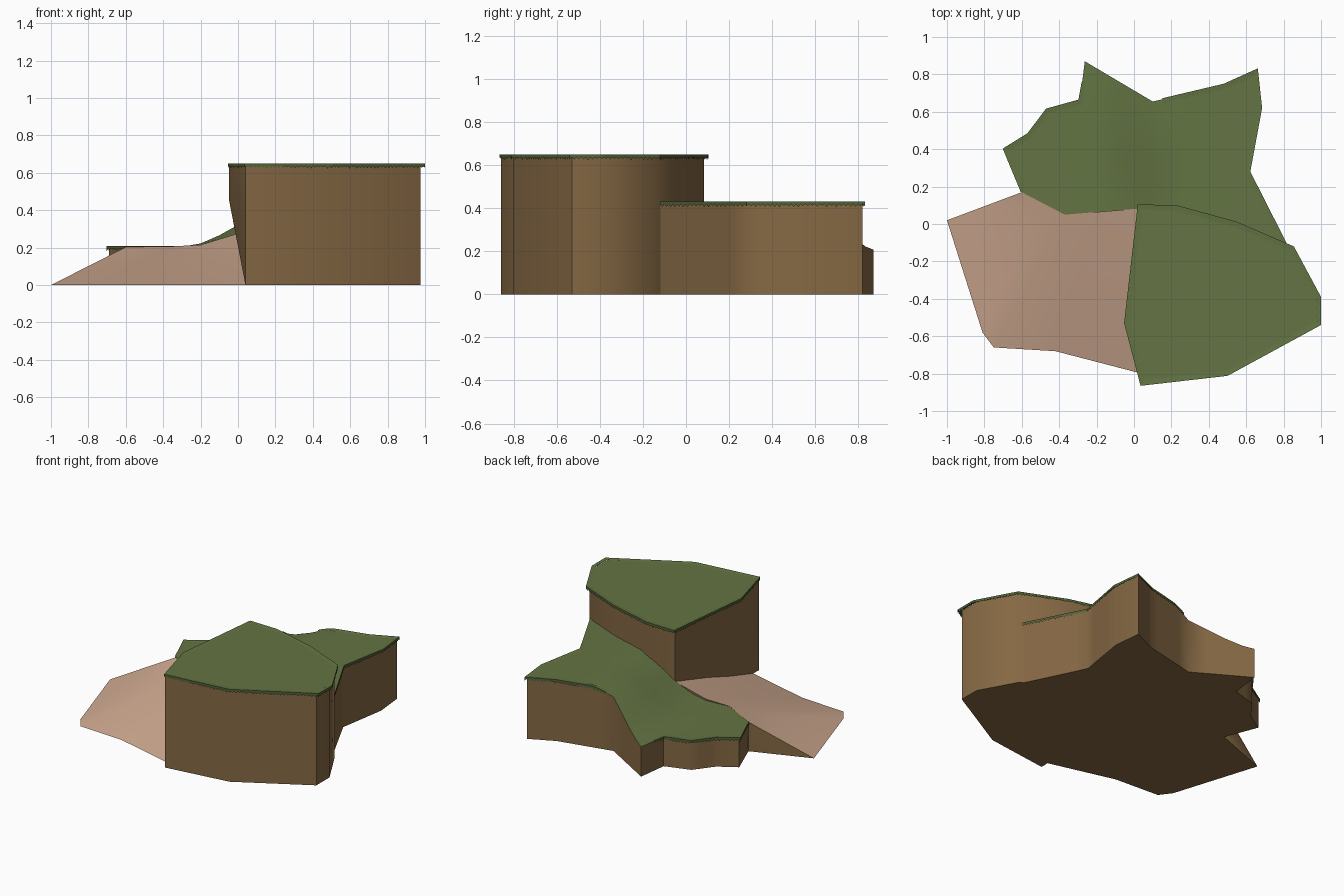
import bpy, bmesh, math, random
from mathutils import Vector

if "Cube" in bpy.data.objects:
    bpy.data.objects.remove(bpy.data.objects["Cube"])

random.seed(4)


def mat(name, col):
    m = bpy.data.materials.new(name)
    m.diffuse_color = (*col, 1)
    m.use_nodes = True
    m.node_tree.nodes["Principled BSDF"].inputs["Base Color"].default_value = m.diffuse_color
    return m


GRASS = mat("grass green", (0.125, 0.175, 0.056))
EARTH = mat("earth brown", (0.235, 0.138, 0.057))
SAND = mat("sand", (0.60, 0.385, 0.27))
FRINGE = mat("dark grass", (0.085, 0.125, 0.04))


def finish(name, bm, mats, angle=50):
    me = bpy.data.meshes.new(name)
    bm.to_mesh(me)
    bm.free()
    ob = bpy.data.objects.new(name, me)
    bpy.context.collection.objects.link(ob)
    for m in mats:
        me.materials.append(m)
    bpy.ops.object.select_all(action='DESELECT')
    ob.select_set(True)
    bpy.context.view_layer.objects.active = ob
    bpy.ops.object.shade_smooth_by_angle(angle=math.radians(angle))
    return ob


def cut(bm, co, no):
    bmesh.ops.bisect_plane(bm, geom=bm.verts[:] + bm.edges[:] + bm.faces[:],
                           plane_co=co, plane_no=no, dist=1e-5)


def prism(outline, height, xcuts=(), ycuts=()):
    """Solid with a shaped top, vertical walls and a flat base."""
    bm = bmesh.new()
    bm.faces.new([bm.verts.new((x, y, 0)) for x, y in reversed(outline)])
    for x in xcuts:
        cut(bm, (x, 0, 0), (1, 0, 0))
    for y in ycuts:
        cut(bm, (0, y, 0), (0, 1, 0))
    bmesh.ops.triangulate(bm, faces=bm.faces[:])
    top = bm.faces[:]
    base = bmesh.ops.duplicate(bm, geom=top)
    base_faces = [g for g in base["geom"] if isinstance(g, bmesh.types.BMFace)]
    vmap = base["vert_map"]
    rim = [e for f in top for e in f.edges if e.is_boundary]
    for e in rim:
        a, b = e.verts
        bm.faces.new((a, b, vmap[b], vmap[a]))
    for v in {v for f in top for v in f.verts}:
        v.co.z = height(v.co.x, v.co.y)
    bmesh.ops.reverse_faces(bm, faces=base_faces)
    bmesh.ops.recalc_face_normals(bm, faces=bm.faces[:])
    bm.normal_update()
    for f in bm.faces:
        f.material_index = 0 if f.normal.z > 0.3 else 1
    return bm


# High plateau, with the wall above the ramp undercut
HIGH = [(0.025, 0.083), (0.22, 0.083), (0.53, 0), (0.835, -0.13), (0.975, -0.385),
        (0.975, -0.53), (0.495, -0.80), (0.04, -0.86), (-0.047, -0.53)]
bm = prism(HIGH, lambda x, y: 0.645)
cut(bm, (0, 0, 0.45), (0, 0, 1))
for v in bm.verts:
    if v.co.z < 0.01 and v.co.x < 0 and v.co.y < -0.4:
        v.co.x = 0.045
finish("high_plateau", bm, [GRASS, EARTH])


# Low plateau, rising smoothly from left to right
def low_height(x, y):
    t = (x + 0.22 + 0.2 * min(max(y - 0.1, 0), 0.4)) / 0.58
    t = min(max(t, 0), 1)
    return 0.205 + 0.222 * t * t * (3 - 2 * t)


LOW = [(-0.60, 0.17), (-0.69, 0.40), (-0.565, 0.475), (-0.465, 0.605), (-0.29, 0.66),
       (-0.263, 0.87), (0.10, 0.655), (0.48, 0.74), (0.65, 0.82), (0.67, 0.62),
       (0.615, 0.28), (0.815, -0.13), (0.4, -0.15), (0.1, 0.0), (0.06, 0.085), (-0.37, 0.05)]
finish("low_plateau", prism(LOW, low_height, [-0.5 + 0.1 * i for i in range(11)],
                            [0.2, 0.35, 0.5]), [GRASS, EARTH])

# Sand ramp, lofted from the ground line to the plateau edge
FOOT = [(-1, 0.02), (-0.81, -0.58), (-0.75, -0.66), (-0.42, -0.68), (0.08, -0.81)]
HEAD = [(-0.60, 0.17, 0.203), (-0.50, 0.118, 0.205), (-0.37, 0.05, 0.206),
        (-0.2, 0.064, 0.215), (0.08, 0.087, 0.30)]
STEPS = 8
bm = bmesh.new()
grid = [[bm.verts.new(Vector((*a, 0)).lerp(Vector(b), i / STEPS)) for i in range(STEPS + 1)]
        for a, b in zip(FOOT, HEAD)]
for p, q in zip(grid, grid[1:]):
    for i in range(STEPS):
        bm.faces.new((p[i], q[i], q[i + 1], p[i + 1]))
feet = [bm.verts.new((x, y, 0)) for x, y, z in HEAD]
sides = [bm.faces.new(grid[0] + [feet[0]]),
         bm.faces.new(list(reversed(grid[-1])) + [feet[-1]])]
for i in range(len(HEAD) - 1):
    sides.append(bm.faces.new((grid[i][-1], grid[i + 1][-1], feet[i + 1], feet[i])))
    sides.append(bm.faces.new((grid[i][0], feet[i], feet[i + 1], grid[i + 1][0])))
for f in sides:
    f.material_index = 1
bmesh.ops.recalc_face_normals(bm, faces=bm.faces[:])
finish("sand_ramp", bm, [SAND, EARTH])


# Ragged grass fringe: a lip on the top edge with teeth hanging over the wall
def fringe(name, path, height, closed=False, width=0.035):
    pts = [Vector(p) for p in path]
    n = len(pts)
    inner = []
    for i, p in enumerate(pts):
        a = pts[i - 1] if closed or i else None
        b = pts[(i + 1) % n] if closed or i < n - 1 else None
        dirs = [d.normalized() for d in ((p - a) if a else None, (b - p) if b else None) if d]
        norms = [Vector((d.y, -d.x)) for d in dirs]
        m = sum(norms, Vector((0, 0))).normalized()
        inner.append(p + m * width / max(m.dot(norms[0]), 0.5))
    bm = bmesh.new()
    rows = []
    for i in range(n if closed else n - 1):
        j = (i + 1) % n
        count = max(2, round((pts[j] - pts[i]).length / 0.011))
        for k in range(count + (not closed and i == n - 2)):
            t = k / count
            o, q = pts[i].lerp(pts[j], t), inner[i].lerp(inner[j], t)
            tooth = len(rows) % 2
            q = o.lerp(q, random.uniform(0.85, 1.1) if tooth else 0.6)
            z = height(o.x, o.y) + 0.005
            drop = random.uniform(0.02, 0.028) if tooth else 0.013
            rows.append([bm.verts.new((q.x, q.y, height(q.x, q.y) + 0.002)),
                         bm.verts.new((o.x, o.y, z)),
                         bm.verts.new((o.x, o.y, z - drop))])
    pairs = list(zip(rows, rows[1:])) + ([(rows[-1], rows[0])] if closed else [])
    for p, q in pairs:
        for s in range(2):
            f = bm.faces.new((p[s], p[s + 1], q[s + 1], q[s]))
            f.material_index = s
    finish(name, bm, [GRASS, FRINGE], 30)


fringe("high_fringe", [(0.02, 0.105), (0.23, 0.10), (0.55, 0.012), (0.855, -0.12), (1.0, -0.39),
                       (1.0, -0.54), (0.5, -0.812), (0.035, -0.865), (-0.053, -0.53)],
       lambda x, y: 0.645, closed=True)
fringe("low_fringe_left", [(-0.605, 0.17), (-0.702, 0.403), (-0.57, 0.485), (-0.47, 0.617),
                           (-0.297, 0.665), (-0.28, 0.76)], low_height)
fringe("low_fringe_right", [(0.15, 0.672), (0.48, 0.75), (0.662, 0.832), (0.685, 0.62),
                            (0.622, 0.28), (0.825, -0.12)], low_height)
